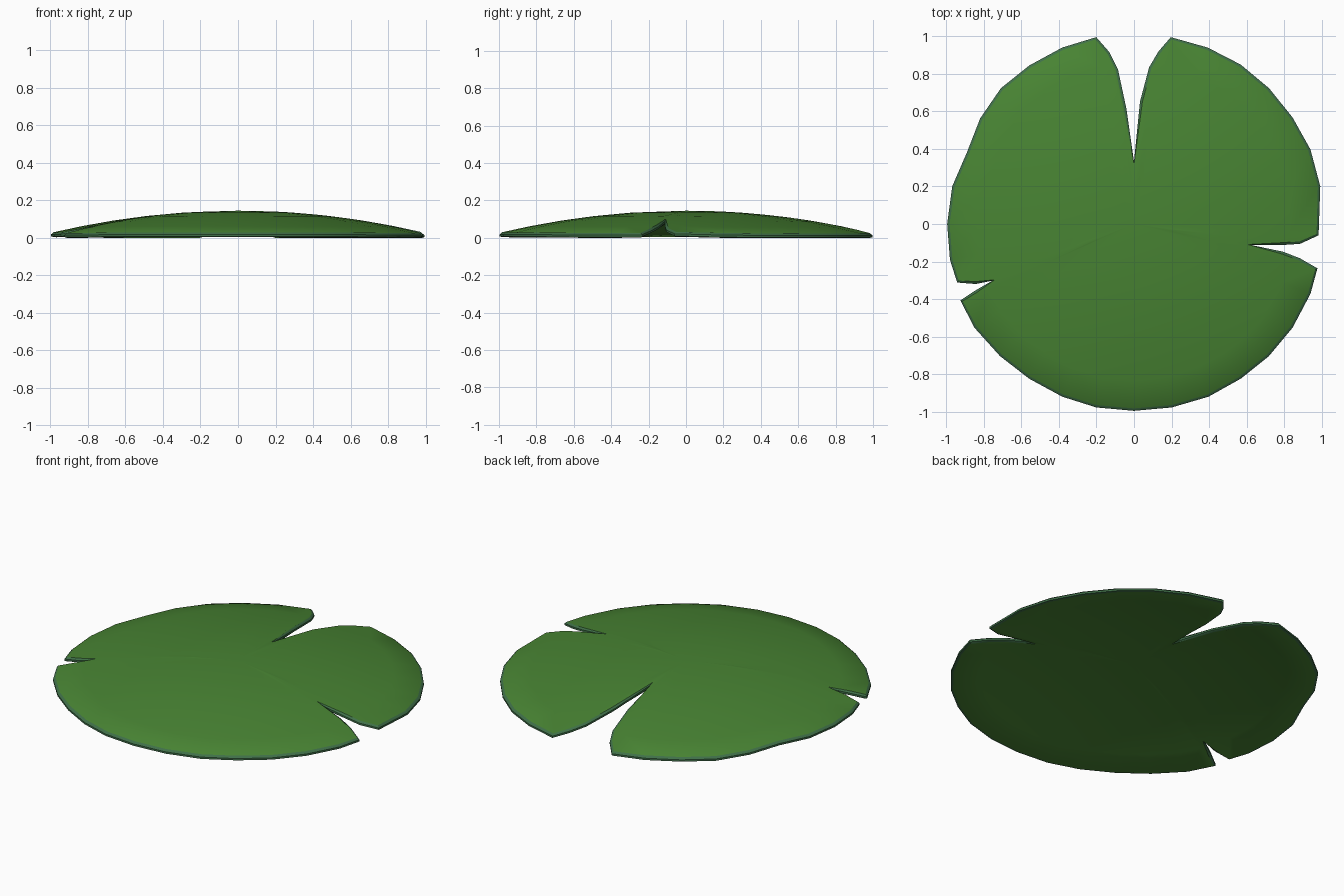
import bpy, bmesh, math
from mathutils import Vector

if "Cube" in bpy.data.objects:
    bpy.data.objects.remove(bpy.data.objects["Cube"])

# Lily pad outline, clockwise, including the three notches
OUTLINE = [(.195, .99), (.39, .935), (.565, .845), (.715, .72), (.84, .565), (.935, .395), (.987, .2),
           (.978, -.06), (.88, -.105), (.78, -.112), (.615, -.11), (.79, -.147), (.88, -.182), (.972, -.235),
           (.935, -.37), (.84, -.55), (.715, -.70), (.565, -.82), (.395, -.915), (.2, -.972), (0, -.99),
           (-.2, -.972), (-.38, -.915), (-.555, -.82), (-.71, -.70), (-.845, -.55), (-.92, -.405),
           (-.84, -.352), (-.75, -.30), (-.84, -.318), (-.937, -.31), (-.975, -.19), (-.99, 0), (-.963, .2),
           (-.885, .38), (-.815, .56), (-.705, .72), (-.555, .84), (-.38, .935), (-.2, .99), (-.13, .91),
           (-.085, .82), (-.04, .61), (0, .33), (.032, .65), (.08, .83), (.13, .915)]
PTS = [Vector(p) * 1.006 for p in OUTLINE]
N = len(PTS)
THICK = 0.026


def material(name, col):
    m = bpy.data.materials.new(name)
    m.diffuse_color = (*col, 1)
    m.use_nodes = True
    m.node_tree.nodes["Principled BSDF"].inputs["Base Color"].default_value = m.diffuse_color
    return m


def dome(p):
    return 0.145 - 0.119 * p.length_squared


def inset(i, d):
    # move a point into the leaf along its averaged edge normal
    a = (PTS[i] - PTS[i - 1]).normalized()
    b = (PTS[(i + 1) % N] - PTS[i]).normalized()
    n = Vector((a.y + b.y, -a.x - b.x)).normalized()
    return PTS[i] + n * d


inner = [inset(i, 0.013) for i in range(N)]
bm = bmesh.new()


def ring(pts, drop):
    return [bm.verts.new((p.x, p.y, max(0, dome(p) - drop))) for p in pts]


def bridge(r1, r2, mat):
    for i in range(N):
        j = (i + 1) % N
        bm.faces.new((r1[i], r1[j], r2[j], r2[i])).material_index = mat


def skin(drop, mat):
    # domed sheet: shrinking rings closed by a fan, returns its border ring
    border = prev = ring(inner, drop)
    for t in (.85, .68, .5, .3):
        cur = ring([p * t for p in inner], drop)
        bridge(prev, cur, mat)
        prev = cur
    c = bm.verts.new((0, 0, dome(Vector((0, 0))) - drop))
    for i in range(N):
        bm.faces.new((prev[i], prev[(i + 1) % N], c)).material_index = mat
    return border


# Upper skin, underside and bevelled rim
rims = [skin(0, 0), ring(PTS, .008), ring(PTS, .019), skin(THICK, 0)]
for r1, r2 in zip(rims, rims[1:]):
    bridge(r1, r2, 1)
bmesh.ops.recalc_face_normals(bm, faces=bm.faces)

me = bpy.data.meshes.new("lily_pad")
bm.to_mesh(me)
bm.free()
me.materials.append(material("leaf green", (.065, .23, .033)))
me.materials.append(material("rim green", (.05, .16, .065)))
pad = bpy.data.objects.new("lily_pad", me)
bpy.context.collection.objects.link(pad)
bpy.context.view_layer.objects.active = pad
pad.select_set(True)
bpy.ops.object.shade_smooth_by_angle(angle=math.radians(30))
